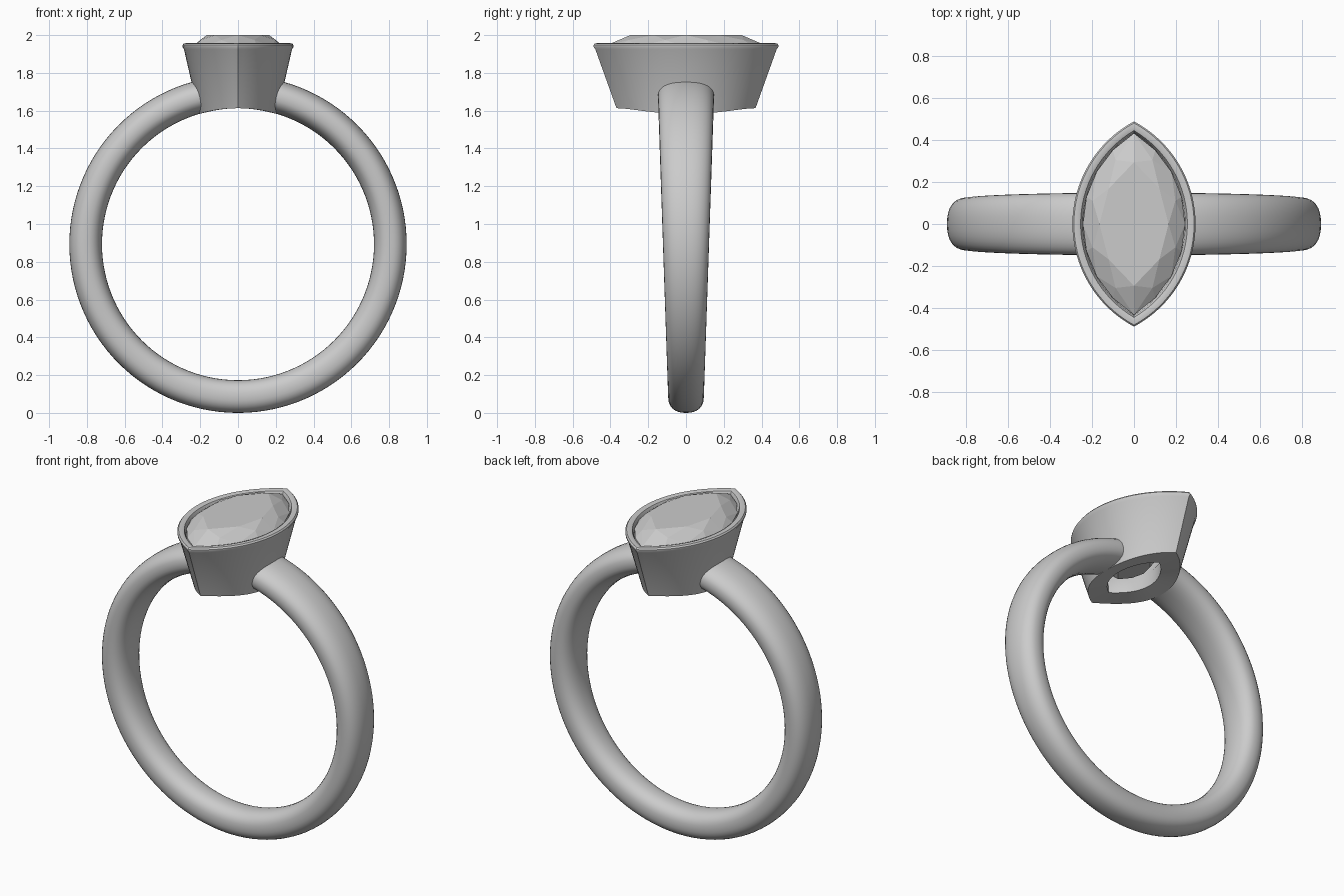
import bpy, bmesh
from math import sin, cos, asin, sqrt, pi, copysign

if "Cube" in bpy.data.objects:
    bpy.data.objects.remove(bpy.data.objects["Cube"])

CZ, R_IN, R_OUT = 0.893, 0.72, 0.893   # finger hole centre and radii


def finish(name, bm, smooth=None):
    bmesh.ops.recalc_face_normals(bm, faces=bm.faces[:])
    me = bpy.data.meshes.new(name)
    bm.to_mesh(me)
    bm.free()
    ob = bpy.data.objects.new(name, me)
    bpy.context.collection.objects.link(ob)
    if smooth:
        bpy.context.view_layer.objects.active = ob
        ob.select_set(True)
        bpy.ops.object.shade_smooth_by_angle(angle=smooth)
        ob.select_set(False)
    return ob


def marquise(w, l, n):
    """Pointed oval made of two arcs, 2n points, counter-clockwise from the -y tip."""
    r = (l * l + w * w) / (2 * w)
    a = asin(l / r)
    side = [(r * cos(-a + 2 * a * i / n) - r + w, r * sin(-a + 2 * a * i / n))
            for i in range(n)]
    return side + [(-x, -y) for x, y in side]


def bridge(bm, a, b):
    n = len(a)
    for i in range(n):
        j = (i + 1) % n
        bm.faces.new((a[i], a[j], b[j], b[i]))


# band: rounded section swept round the finger, widening upward, open under the stone
bm = bmesh.new()
SEG, SIDES, GAP = 112, 32, 0.22
rings = []
for i in range(SEG + 1):
    t = pi / 2 + GAP + (2 * pi - 2 * GAP) * i / SEG
    ring = []
    for k in range(SIDES):
        u = 2 * pi * k / SIDES
        c = copysign(abs(cos(u)) ** 0.85, cos(u))
        s = copysign(abs(sin(u)) ** 0.85, sin(u))
        rad = (R_IN + R_OUT) / 2 + (R_OUT - R_IN) / 2 * c
        half = 0.122 + 0.034 * 0.806 * sin(t)
        ring.append(bm.verts.new((rad * cos(t), half * s, CZ + rad * sin(t))))
    rings.append(ring)
for a, b in zip(rings, rings[1:]):
    bridge(bm, a, b)
bm.faces.new(rings[0])
bm.faces.new(rings[-1])
finish("band", bm, 0.7)

# bezel: tapered marquise cup; z None = underside following the finger hole
profile = [(0.208, 0.368, None), (0.286, 0.480, 1.925), (0.294, 0.490, 1.938),
           (0.294, 0.490, 1.947), (0.287, 0.482, 1.956), (0.270, 0.463, 1.958),
           (0.255, 0.446, 1.953), (0.245, 0.436, 1.935), (0.240, 0.430, 1.90),
           (0.120, 0.230, 1.70), (0.115, 0.220, None)]
bm = bmesh.new()
rings = []
for w, l, z in profile:
    rings.append([bm.verts.new((x, y, CZ + sqrt(R_IN ** 2 - x * x) if z is None else z))
                  for x, y in marquise(w, l, 32)])
for a, b in zip(rings, rings[1:] + rings[:1]):
    bridge(bm, a, b)
finish("bezel", bm, 0.6)

# stone: brilliant-style facets from the hull of table, crown, girdle and culet rings
bm = bmesh.new()
for w, l, z, n, odd in [(0.165, 0.295, 2.0, 4, 0), (0.212, 0.375, 1.974, 8, 1),
                        (0.244, 0.434, 1.940, 8, 0), (0.244, 0.434, 1.925, 8, 0),
                        (0.07, 0.14, 1.665, 4, 0)]:
    for i, (x, y) in enumerate(marquise(w, l, n)):
        if not odd or i % 2:
            bm.verts.new((x, y, z))
hull = bmesh.ops.convex_hull(bm, input=bm.verts[:])
loose = [v for v in bm.verts if not v.link_faces]
bmesh.ops.delete(bm, geom=loose, context='VERTS')
bmesh.ops.dissolve_limit(bm, angle_limit=0.01, verts=bm.verts[:], edges=bm.edges[:])
finish("stone", bm)
